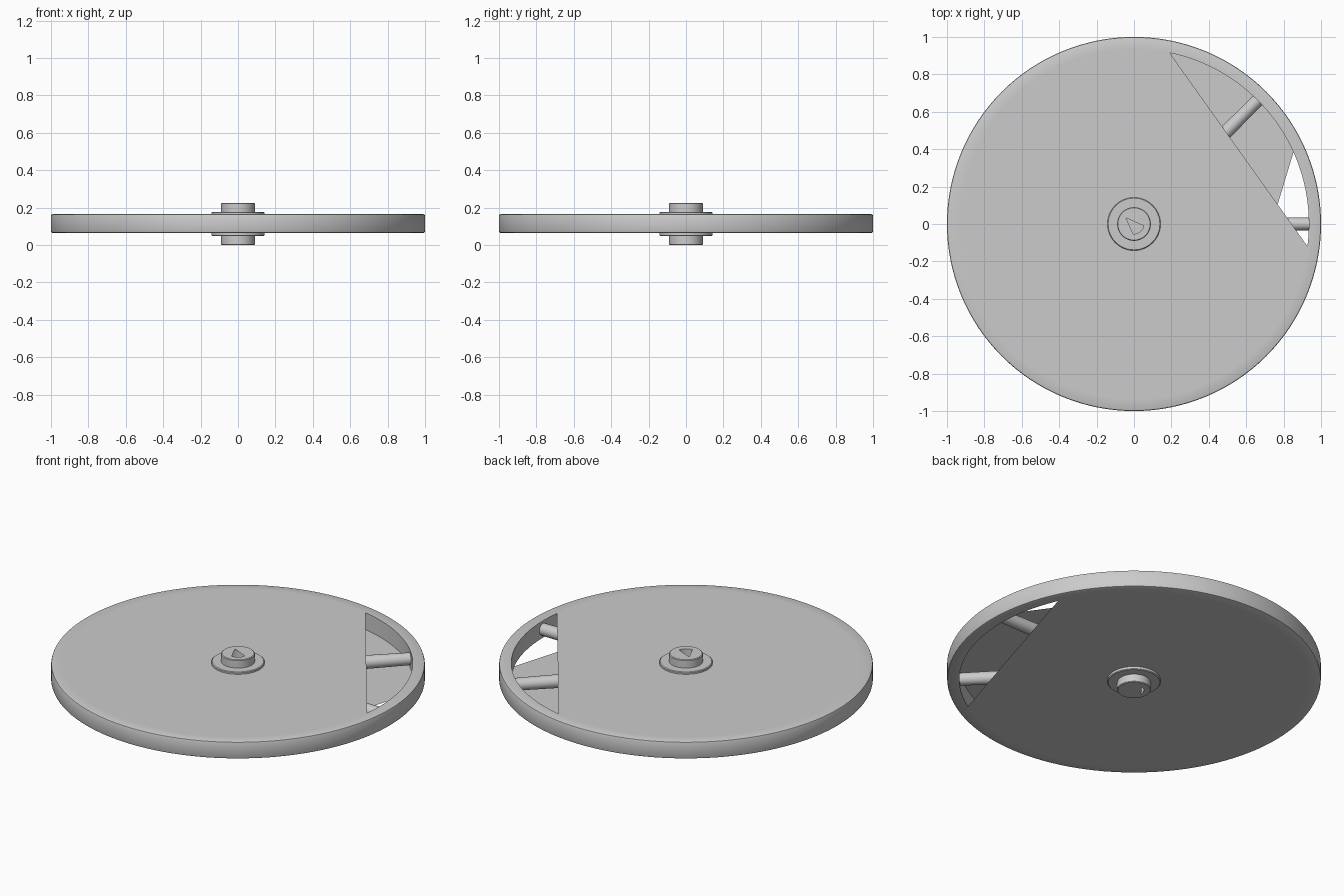
import bpy, bmesh
from math import sin, cos, pi, radians

if "Cube" in bpy.data.objects:
    bpy.data.objects.remove(bpy.data.objects["Cube"])

MID = 0.115  # mid height of the wheel


def finish(name, bm, smooth=True):
    me = bpy.data.meshes.new(name)
    bm.to_mesh(me)
    bm.free()
    ob = bpy.data.objects.new(name, me)
    bpy.context.collection.objects.link(ob)
    if smooth:
        bpy.ops.object.select_all(action='DESELECT')
        ob.select_set(True)
        bpy.context.view_layer.objects.active = ob
        bpy.ops.object.shade_smooth_by_angle(angle=radians(35))
    return ob


def lathe(name, profile, n):
    """Spin a closed (radius, z) profile around the z axis."""
    bm = bmesh.new()
    rings = [[bm.verts.new((r * cos(2 * pi * i / n), r * sin(2 * pi * i / n), z))
              for r, z in profile] for i in range(n)]
    k = len(profile)
    for i in range(n):
        a, b = rings[i], rings[(i + 1) % n]
        for j in range(k):
            bm.faces.new((a[j], b[j], b[(j + 1) % k], a[(j + 1) % k]))
    bmesh.ops.recalc_face_normals(bm, faces=bm.faces)
    return finish(name, bm)


def segment(name, r, z, a0, a1, n, up=True):
    """Flat sheet: disc part between an arc (degrees) and its chord."""
    bm = bmesh.new()
    vs = []
    for i in range(n + 1):
        a = radians(a0 + (a1 - a0) * i / n)
        vs.append(bm.verts.new((r * cos(a), r * sin(a), z)))
    f = bm.faces.new(vs)
    if not up:
        f.normal_flip()
    return finish(name, bm, smooth=False)


# Rim with softened outer edges
c = 0.008
lathe("rim", [(0.935, MID - 0.05), (1 - c, MID - 0.05), (1 - c * 0.3, MID - 0.05 + c * 0.3),
              (1, MID - 0.05 + c), (1, MID + 0.05 - c), (1 - c * 0.3, MID + 0.05 - c * 0.3),
              (1 - c, MID + 0.05), (0.935, MID + 0.05)], 128)

# Hub: flange, boss and bore
half = [(0.053, 0.1125), (0.086, 0.1125), (0.09, 0.1085), (0.09, 0.065),
        (0.138, 0.065), (0.142, 0.061)]
lathe("hub", [(r, 0.1125 + h) for r, h in half] +
      [(r, 0.1125 - h) for r, h in reversed(half)], 64)

# Side covers, each leaving one chord-shaped opening
segment("top_cover", 0.936, MID + 0.05, 78.3, 352.6, 100)
segment("bottom_cover", 0.936, MID - 0.05, 24.3, 302, 100, up=False)

# Partial caps closing the bore
segment("bore_cap_top_a", 0.053, 0.225, -11, 143, 24)
segment("bore_cap_top_b", 0.053, 0.225, 143, 265, 20)
segment("bore_cap_bottom", 0.053, 0.0, 185, 463, 40, up=False)

# Eight slightly tapered round spokes
for s in range(8):
    bm = bmesh.new()
    a = s * pi / 4
    n = 24
    rings = []
    for d, r in ((0.085, 0.044), (0.945, 0.034)):
        rings.append([bm.verts.new((d * cos(a) - r * cos(t) * sin(a),
                                    d * sin(a) + r * cos(t) * cos(a),
                                    MID + r * sin(t)))
                      for t in (2 * pi * i / n for i in range(n))])
    for i in range(n):
        j = (i + 1) % n
        bm.faces.new((rings[0][i], rings[0][j], rings[1][j], rings[1][i]))
    bmesh.ops.recalc_face_normals(bm, faces=bm.faces)
    finish("spoke_%d" % (s + 1), bm)
